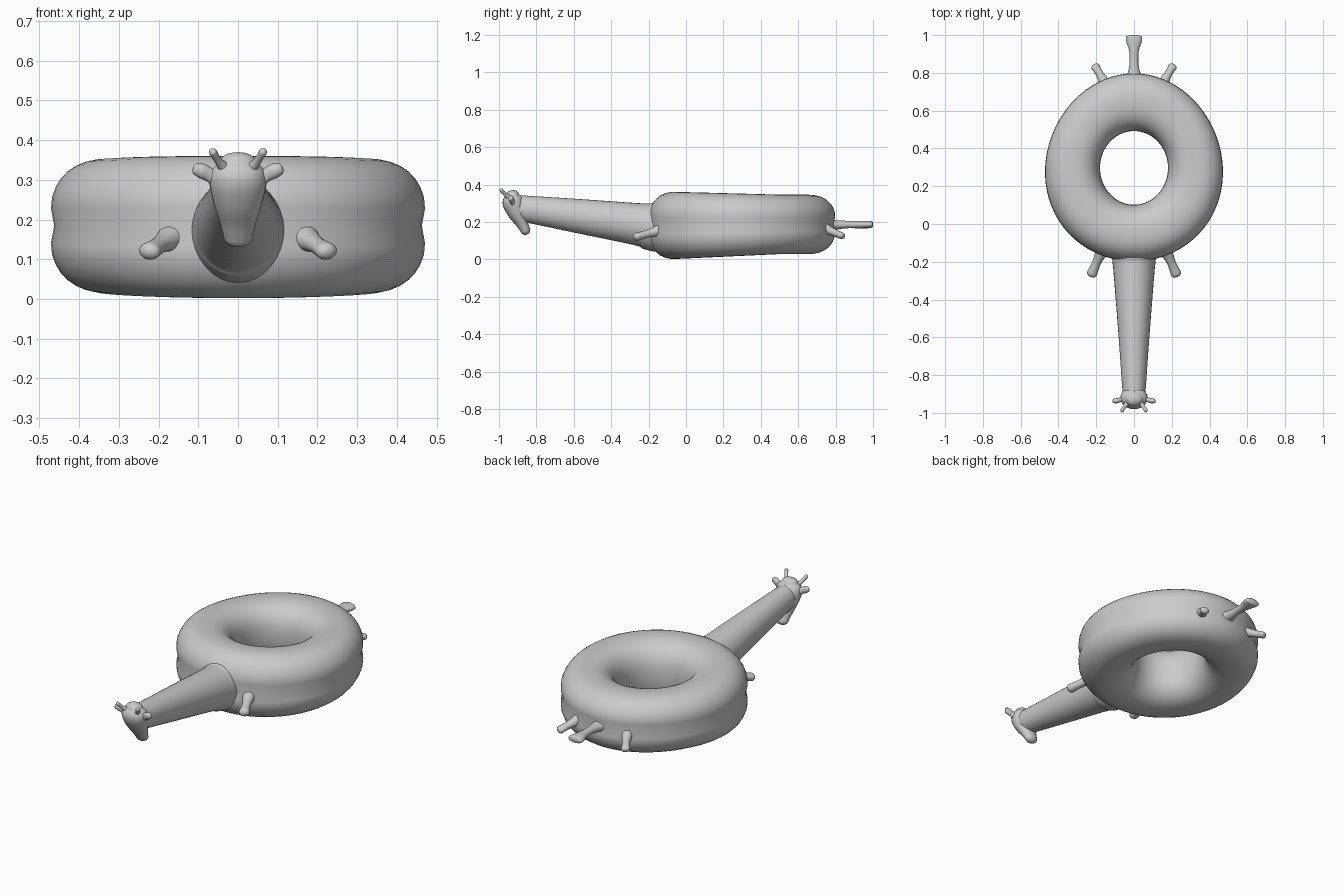
import bpy, bmesh
from math import sin, cos, pi, exp, copysign
from mathutils import Vector

if "Cube" in bpy.data.objects:
    bpy.data.objects.remove(bpy.data.objects["Cube"])


def finish(name, bm):
    bmesh.ops.recalc_face_normals(bm, faces=bm.faces)
    mesh = bpy.data.meshes.new(name)
    bm.to_mesh(mesh)
    bm.free()
    for p in mesh.polygons:
        p.use_smooth = True
    ob = bpy.data.objects.new(name, mesh)
    bpy.context.collection.objects.link(ob)
    return ob


def catmull(p, steps):
    out = []
    for i in range(len(p) - 1):
        a, b, c, d = p[max(i - 1, 0)], p[i], p[i + 1], p[min(i + 2, len(p) - 1)]
        for k in range(steps):
            t = k / steps
            out.append([0.5 * (2 * q + (r - o) * t + (2 * o - 5 * q + 4 * r - s) * t * t
                               + (3 * q - o - 3 * r + s) * t ** 3)
                        for o, q, r, s in zip(a, b, c, d)])
    return out + [list(p[-1])]


def loft(name, stations, caps=(0, 0), side=(1, 0, 0), n=24, steps=5):
    """Tube through (x, y, z, half width, half depth), with domed ends."""
    st = catmull(stations, steps)
    pts = [Vector(s[:3]) for s in st]
    rings = []
    for i, s in enumerate(st):
        t = (pts[min(i + 1, len(pts) - 1)] - pts[max(i - 1, 0)]).normalized()
        rings.append((pts[i], t, s[3], s[4]))

    def dome(ring, length):
        p, t, a, b = ring
        return [(p + t * length * sin(k * pi / 10), t, a * cos(k * pi / 10), b * cos(k * pi / 10))
                for k in range(1, 5)], p + t * length
    head, tip0 = dome(rings[0], -caps[0])
    tail, tip1 = dome(rings[-1], caps[1])
    rings = head[::-1] + rings + tail
    bm = bmesh.new()
    loops = []
    for p, t, a, b in rings:
        u = Vector(side)
        u = (u - t * u.dot(t)).normalized()
        v = t.cross(u)
        loops.append([bm.verts.new(p + u * a * cos(2 * pi * j / n) + v * b * sin(2 * pi * j / n))
                      for j in range(n)])
    for A, B in zip(loops, loops[1:]):
        for j in range(n):
            k = (j + 1) % n
            bm.faces.new((A[j], A[k], B[k], B[j]))
    for L, tip in ((loops[0], tip0), (loops[-1], tip1)):
        c = bm.verts.new(tip)
        for j in range(n):
            bm.faces.new((L[j], L[(j + 1) % n], c))
    return finish(name, bm)


# Inflated ring: egg-shaped outline, squarish section with a seam groove
bm = bmesh.new()
N, M = 72, 36
loops = []
for i in range(N):
    t = 2 * pi * i / N
    outer = Vector((0.476 * cos(t) * (1 - 0.05 * sin(t)), 0.3 + 0.503 * sin(t)))
    inner = Vector((0.18 * cos(t), 0.297 + 0.195 * sin(t)))
    loop = []
    for j in range(M):
        a = 2 * pi * j / M
        u = copysign(abs(cos(a)) ** 0.85, cos(a))
        v = copysign(abs(sin(a)) ** 0.78, sin(a))
        if u > 0:
            u -= 0.09 * exp(-(v / 0.22) ** 2)
        p = inner.lerp(outer, (u + 1) / 2)
        f = min(max((p.y + 0.1) / 0.6, 0), 1)
        top, bottom = 0.362 - 0.016 * f, 0.028 * f
        loop.append(bm.verts.new((p.x, p.y, (top + bottom) / 2 + v * (top - bottom) / 2)))
    loops.append(loop)
for i in range(N):
    A, B = loops[i], loops[(i + 1) % N]
    for j in range(M):
        k = (j + 1) % M
        bm.faces.new((A[j], B[j], B[k], A[k]))
finish("ring_body", bm)

# Neck, tapering forward and slightly upward
loft("neck", [(0, -0.08, 0.17, 0.11, 0.115), (0, -0.14, 0.17, 0.118, 0.13),
              (0, -0.20, 0.178, 0.114, 0.126), (0, -0.26, 0.188, 0.108, 0.113),
              (0, -0.55, 0.228, 0.085, 0.093), (0, -0.80, 0.262, 0.067, 0.075),
              (0, -0.90, 0.275, 0.06, 0.068)], caps=(0.02, 0.04), n=32)

# Head with muzzle angled down and back
loft("head", [(0, -0.928, 0.345, 0.046, 0.036), (0, -0.926, 0.325, 0.066, 0.053),
              (0, -0.920, 0.295, 0.072, 0.058), (0, -0.902, 0.245, 0.062, 0.048),
              (0, -0.878, 0.195, 0.046, 0.033), (0, -0.858, 0.155, 0.036, 0.026)],
     caps=(0.025, 0.024))

# Tail with flared tuft
loft("tail", [(0, 0.76, 0.183, 0.055, 0.035), (0, 0.80, 0.184, 0.033, 0.026),
              (0, 0.86, 0.186, 0.023, 0.02), (0, 0.92, 0.186, 0.026, 0.02),
              (0, 0.965, 0.186, 0.041, 0.02), (0, 0.99, 0.186, 0.043, 0.019)],
     caps=(0, 0.01))

for s, tag in ((-1, "left"), (1, "right")):
    # Short legs around the ring
    loft("front_leg_" + tag, [(s * 0.155, -0.11, 0.16, 0.05, 0.045), (s * 0.18, -0.165, 0.147, 0.03, 0.028),
                              (s * 0.20, -0.21, 0.135, 0.023, 0.021),
                              (s * 0.222, -0.262, 0.121, 0.028, 0.022)], caps=(0, 0.02), n=16)
    loft("back_leg_" + tag, [(s * 0.14, 0.71, 0.178, 0.04, 0.04), (s * 0.165, 0.765, 0.155, 0.026, 0.024),
                             (s * 0.185, 0.80, 0.14, 0.02, 0.019),
                             (s * 0.204, 0.832, 0.126, 0.024, 0.018)], caps=(0, 0.016), n=16)
    # Ears
    loft("ear_" + tag, [(s * 0.045, -0.925, 0.30, 0.022, 0.028), (s * 0.07, -0.93, 0.312, 0.013, 0.018),
                        (s * 0.09, -0.935, 0.322, 0.014, 0.019),
                        (s * 0.105, -0.937, 0.327, 0.012, 0.015)],
         caps=(0, 0.009), side=(0, 1, 0), n=16)
    # Horns
    loft("horn_" + tag, [(s * 0.03, -0.94, 0.325, 0.02, 0.018), (s * 0.048, -0.965, 0.346, 0.01, 0.01),
                         (s * 0.063, -0.987, 0.37, 0.011, 0.01)],
         caps=(0, 0.009), side=(0, 1, 0), n=12)
